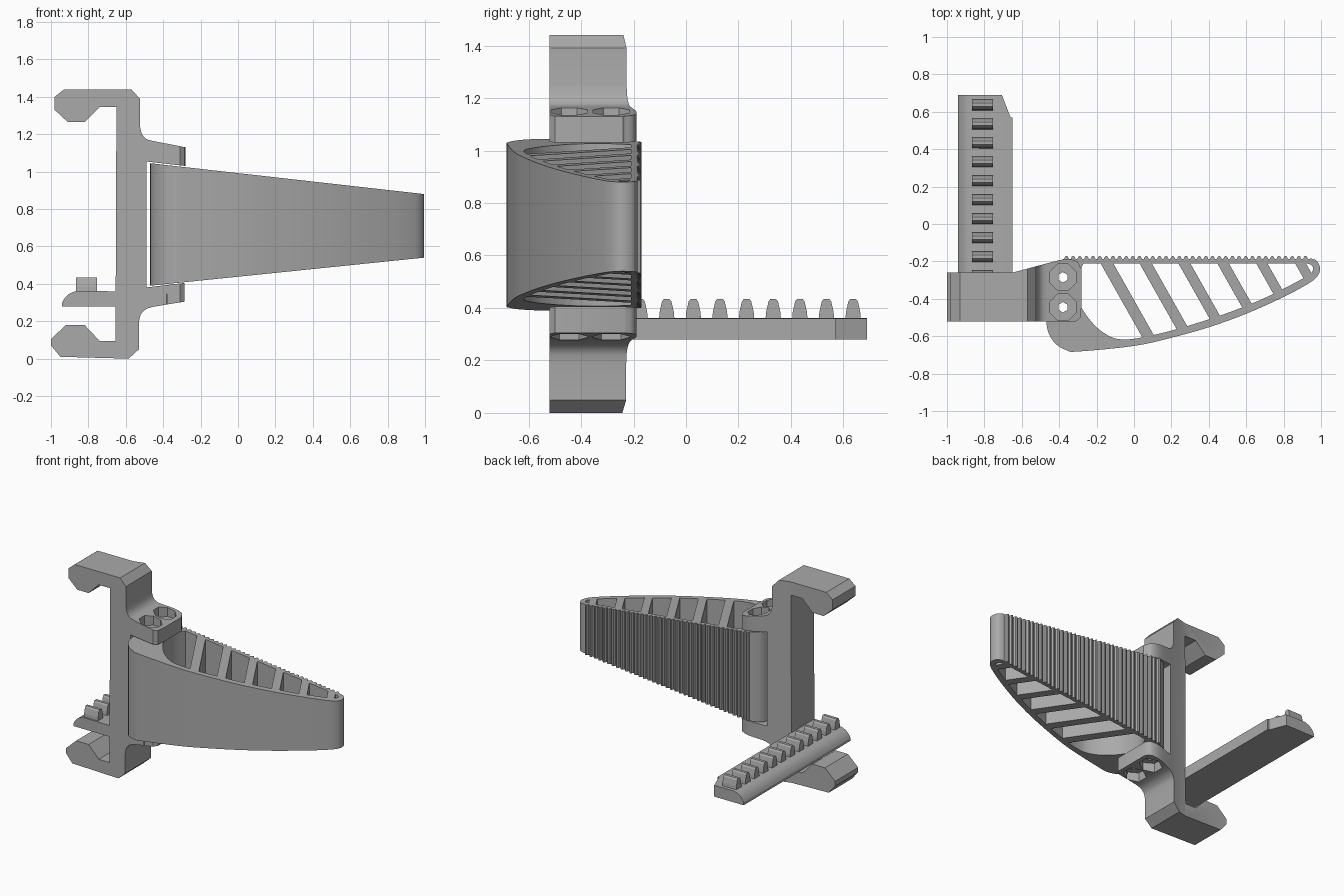
import bpy, bmesh, math
from mathutils import Vector

cube = bpy.data.objects.get("Cube")
if cube:
    bpy.data.objects.remove(cube, do_unlink=True)

mat = bpy.data.materials.new("plain grey")
mat.use_nodes = True
grey = (0.4, 0.4, 0.4, 1)
mat.diffuse_color = grey
mat.node_tree.nodes["Principled BSDF"].inputs["Base Color"].default_value = grey


def prism(name, pts, lo, hi, axis="Z"):
    """Extrude a closed profile along Z (points are x, y) or Y (points are x, z)."""
    place = (lambda p, h: (p[0], p[1], h)) if axis == "Z" else (lambda p, h: (p[0], h, p[1]))
    bm = bmesh.new()
    a = [bm.verts.new(place(p, lo)) for p in pts]
    b = [bm.verts.new(place(p, hi)) for p in pts]
    bm.faces.new(a)
    bm.faces.new(b)
    for i in range(len(pts)):
        j = (i + 1) % len(pts)
        bm.faces.new((a[i], a[j], b[j], b[i]))
    bmesh.ops.recalc_face_normals(bm, faces=bm.faces)
    me = bpy.data.meshes.new(name)
    bm.to_mesh(me)
    bm.free()
    me.materials.append(mat)
    ob = bpy.data.objects.new(name, me)
    bpy.context.collection.objects.link(ob)
    return ob


def cut(ob, tool, operation="DIFFERENCE"):
    """Apply a boolean and discard the tool."""
    mod = ob.modifiers.new("cut", "BOOLEAN")
    mod.operation, mod.solver, mod.object = operation, "EXACT", tool
    bpy.context.view_layer.update()
    me = bpy.data.meshes.new_from_object(ob.evaluated_get(bpy.context.evaluated_depsgraph_get()))
    ob.modifiers.clear()
    ob.data = me
    bpy.data.objects.remove(tool, do_unlink=True)


def smooth_path(pts, steps=4):
    """Catmull-Rom curve through an open list of points."""
    p = [Vector(q) for q in [pts[0], *pts, pts[-1]]]
    out = []
    for a, b, c, d in zip(p, p[1:], p[2:], p[3:]):
        for k in range(steps):
            t = k / steps
            out.append((b * 2 + (c - a) * t + (a * 2 - b * 5 + c * 4 - d) * t * t
                        + (b * 3 - a - c * 3 + d) * t ** 3) / 2)
    return [tuple(v) for v in out] + [tuple(pts[-1])]


def disc(x, y, r, n):
    return [(x + r * math.cos(math.tau * (i + .5) / n), y + r * math.sin(math.tau * (i + .5) / n))
            for i in range(n)]


# Clamp bracket: side profile trimmed by its plan shape
upper_fillet = smooth_path([(-.525, 1.25), (-.515, 1.205), (-.49, 1.175), (-.45, 1.163)])
lower_fillet = smooth_path([(-.45, .278), (-.49, .265), (-.52, .235), (-.53, .19)])
profile = [(-.98, 1.4), (-.93, 1.44), (-.57, 1.44), (-.525, 1.39), *upper_fillet,
           (-.28, 1.13), (-.28, 1.03), (-.49, 1.054), (-.49, .381), (-.285, .405), (-.285, .305),
           *lower_fillet, (-.53, .05), (-.585, 0), (-.95, .01), (-1, .07), (-1, .105),
           (-.92, .18), (-.82, .18), (-.74, .095), (-.655, .095), (-.65, 1.345),
           (-.74, 1.345), (-.82, 1.265), (-.91, 1.265), (-.98, 1.33)]
plan = [(-1.1, -.52), (-.31, -.52), (-.285, -.5), (-.27, -.25),
        *smooth_path([(-.285, -.235), (-.305, -.2), (-.35, -.188), (-.4, -.193)]),
        (-.65, -.26), (-1.1, -.26)]
bracket = prism("clamp_bracket", profile, -.7, 0, "Y")
cut(bracket, prism("bracket_plan", plan, -.1, 1.6), "INTERSECT")

# Screw holes with sunk seats in both ears
screws = [(-.38, -.285), (-.38, -.445)]
for x, y in screws:
    cut(bracket, prism("screw_hole", disc(x, y, .028, 6), -.1, 1.6))
    cut(bracket, prism("screw_seat", disc(x, y, .076, 8), 1.09, 1.3))
    cut(bracket, prism("nut_seat", disc(x, y, .076, 6), .1, .345))

# Ratchet bar with one rounded edge and a clipped far corner
bar_profile = [(-.94, .28), *smooth_path([(-.94, .3), (-.925, .325), (-.9, .348), (-.865, .362)]),
               (-.65, .36), (-.65, .28)]
bar = prism("ratchet_bar", bar_profile, -.52, .69, "Y")
cut(bar, prism("bar_corner", [(-.71, .7), (-.66, .57), (-.6, .57), (-.6, .7)], 0, 1))

# Ratchet teeth
tooth_side = [(-.03, .35), (-.027, .385), (-.018, .425), (-.01, .435),
              (.01, .435), (.018, .425), (.027, .385), (.03, .35)]
for i in range(12):
    y = .637 - .1015 * i
    tooth = prism(f"ratchet_tooth_{i + 1}", tooth_side, -.865, -.755, "Y")
    for v in tooth.data.vertices:
        v.co = (v.co.y, max(y - v.co.x, -.52), v.co.z)
    tooth.data.flip_normals()

# Lever blade outline: curved front, round tip, ribbed back, rounded knuckle
front = smooth_path([(-.47, -.5), (-.46, -.575), (-.42, -.64), (-.36, -.675), (-.3, -.682),
                     (0, -.652), (.2, -.608), (.4, -.552), (.6, -.48), (.8, -.39), (.93, -.32),
                     (.98, -.28), (.995, -.24), (.98, -.2), (.95, -.185)])
ribs = []
pitch = .0355
for i in range(37):
    x = .93 - i * pitch
    for dx, y in ((0, -.187), (.006, -.174), (.013, -.17), (.02, -.174), (.026, -.187)):
        ribs.append((x - dx, y))
knuckle = smooth_path([(-.4, -.195), (-.445, -.23), (-.47, -.3)])
blade = prism("lever_blade", front + ribs + knuckle, 0, 1)

# Open cells inside the blade, separated by slanted webs
void = smooth_path([(.92, -.21), (.952, -.222), (.955, -.25), (.93, -.275), (.85, -.32), (.7, -.395),
                    (.55, -.457), (.4, -.51), (.2, -.57), (.04, -.607), (-.05, -.617),
                    (-.12, -.605), (-.2, -.552), (-.27, -.465), (-.3, -.39), (-.305, -.3), (-.27, -.21)])
cells = prism("blade_cells", void, -.5, 1.5)
for i in range(6):
    x = -.18 + .208 * i
    w = .068 - .002 * i
    web = [(x - .03, -.155), (x + w - .03, -.155), (x + w + .255, -.66), (x + .255, -.66)]
    cut(cells, prism("web", web, -1, 2))
cut(blade, cells)
for x, y in screws:
    cut(blade, prism("pivot_hole", disc(x, y, .028, 6), -.5, 1.5))

# Taper the blade height toward its tip
for v in blade.data.vertices:
    t = (v.co.x + .47) / 1.465
    bottom, top = .39 + .15 * t, 1.045 - .165 * t
    v.co.z = bottom + (top - bottom) * v.co.z

# Smooth curved sides, keep edges sharp
for ob in (bracket, bar, blade):
    bpy.ops.object.select_all(action="DESELECT")
    ob.select_set(True)
    bpy.context.view_layer.objects.active = ob
    bpy.ops.object.shade_smooth_by_angle(angle=math.radians(28))
